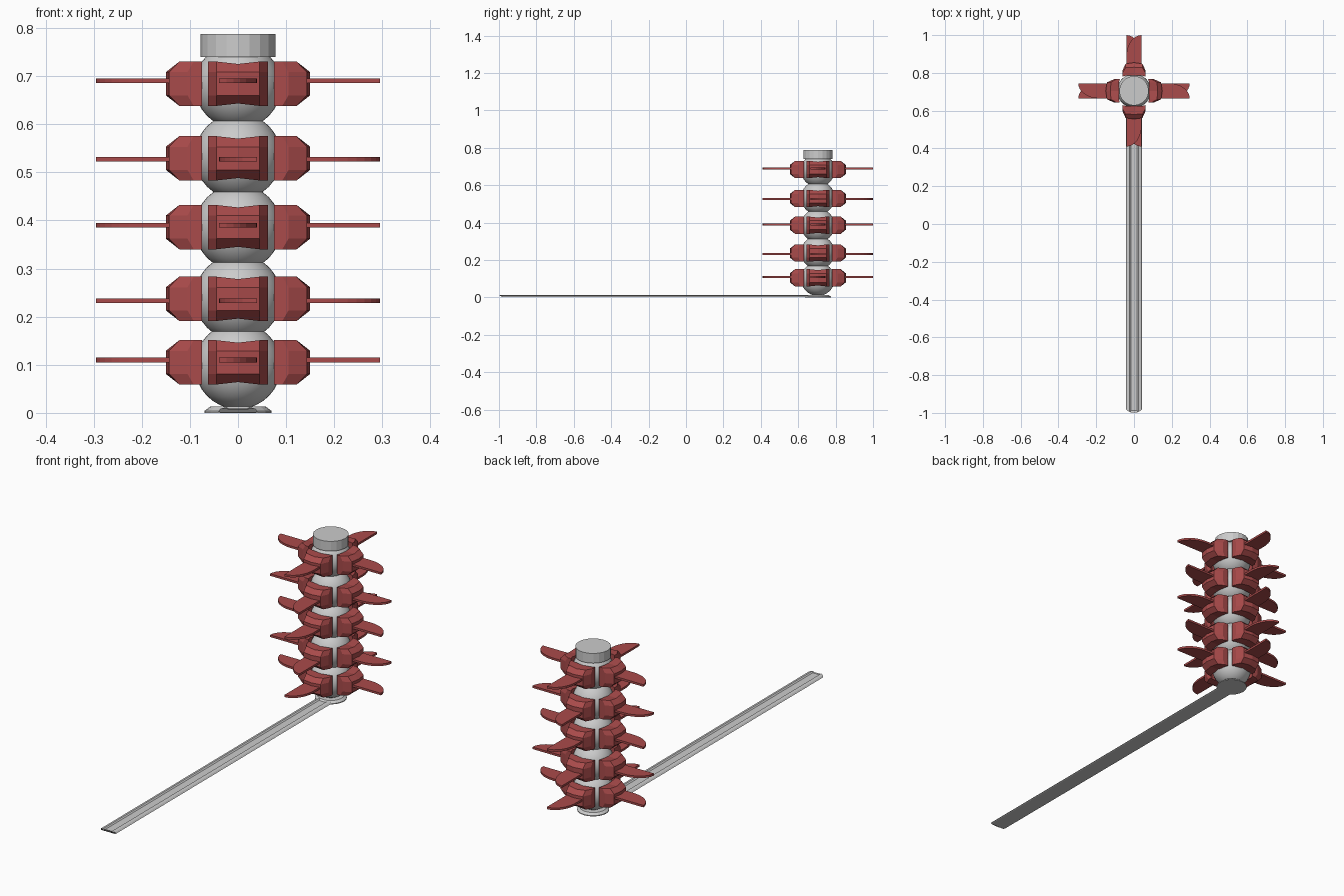
import bpy, bmesh
from math import pi, cos, sin
from mathutils import Matrix, Vector

if "Cube" in bpy.data.objects:
    bpy.data.objects.remove(bpy.data.objects["Cube"])

CY = 0.705                                   # column axis position in y
SPHERES = [0.098, 0.24, 0.385, 0.533, 0.68]
TIERS = [0.105, 0.237, 0.386, 0.529, 0.684]  # clamp centres
BLADES = [0.11, 0.233, 0.39, 0.527, 0.69]    # blade centres

red = bpy.data.materials.new("dark_red")
red.diffuse_color = (0.4, 0.07, 0.07, 1)
red.use_nodes = True
red.node_tree.nodes["Principled BSDF"].inputs["Base Color"].default_value = red.diffuse_color


def make(name, verts, faces, mat=None, matrix=None):
    bm = bmesh.new()
    vs = [bm.verts.new(v) for v in verts]
    for f in faces:
        bm.faces.new([vs[i] for i in f])
    bmesh.ops.recalc_face_normals(bm, faces=bm.faces)
    me = bpy.data.meshes.new(name)
    bm.to_mesh(me)
    bm.free()
    ob = bpy.data.objects.new(name, me)
    bpy.context.collection.objects.link(ob)
    if mat:
        me.materials.append(mat)
    if matrix:
        ob.matrix_world = matrix
    return ob


def loft(name, rings, mat=None, matrix=None):
    """Skin matching closed rings and cap both ends."""
    n = len(rings[0])
    verts = [p for r in rings for p in r]
    faces = [(k * n + i, k * n + (i + 1) % n, (k + 1) * n + (i + 1) % n, (k + 1) * n + i)
             for k in range(len(rings) - 1) for i in range(n)]
    faces += [tuple(range(n)), tuple(range(len(verts) - n, len(verts)))]
    return make(name, verts, faces, mat, matrix)


def disc(name, rz, sides):
    loft(name, [[(r * cos(2 * pi * i / sides), CY + r * sin(2 * pi * i / sides), z)
                 for i in range(sides)] for r, z in rz])


# stacked balls of the column
for i, z in enumerate(SPHERES):
    bpy.ops.mesh.primitive_uv_sphere_add(segments=32, ring_count=16, radius=0.09, location=(0, CY, z))
    ob = bpy.context.object
    ob.name = f"column_ball_{i + 1}"
    bpy.ops.object.shade_smooth_by_angle()

# top cap and foot disc
disc("top_cap", [(0.078, 0.74), (0.078, 0.787)], 20)
disc("foot_disc", [(0.07, 0.0), (0.07, 0.004), (0.058, 0.013)], 20)

# long floor rail: ribbed section with a slightly rounded far end
half = [(0.042, 0.003), (0.036, 0.009), (0.023, 0.012), (0.017, 0.007)]
section = [(-0.036, 0.001), (0.036, 0.001)] + half + [(-x, z) for x, z in reversed(half)]
loft("floor_rail", [[(x, -1 + 10 * x * x if y < 0 else y, z) for x, z in section]
                    for y in (-1, CY)])

# clamp: bent block hugging the ball; (side, inner, mid, outer, half height)
STATIONS = [(-0.062, 0.075, 0.092, 0.105, 0.046), (-0.045, 0.08, 0.122, 0.143, 0.046),
            (0, 0.08, 0.125, 0.15, 0.041),
            (0.045, 0.08, 0.122, 0.143, 0.046), (0.062, 0.075, 0.092, 0.105, 0.046)]
clamp = [[(a, v, -h), (m, v, -h), (o, v, -0.024), (o, v, 0.024), (m, v, h), (a, v, h)]
         for v, a, m, o, h in STATIONS]

# blade outline: straight edge to a tip, curved back edge
N = 8
outline = [(0.1, -0.04)] + [(0.185 + 0.11 * cos(t * pi / 2 / N), -0.04 + 0.08 * sin(t * pi / 2 / N))
                            for t in range(N + 1)] + [(0.1, 0.04)]

for i, (zc, zb) in enumerate(zip(TIERS, BLADES)):
    flip = 1 if i % 2 == 0 else -1           # curve direction alternates per tier
    for k in range(4):
        rot = Matrix.Rotation(k * pi / 2, 4, 'Z')
        loft(f"clamp_{i + 1}_{k + 1}", clamp, red, Matrix.Translation((0, CY, zc)) @ rot)
        loft(f"blade_{i + 1}_{k + 1}",
             [[(u, v * flip, z) for u, v in outline] for z in (-0.005, 0.005)],
             red, Matrix.Translation((0, CY, zb)) @ rot)
